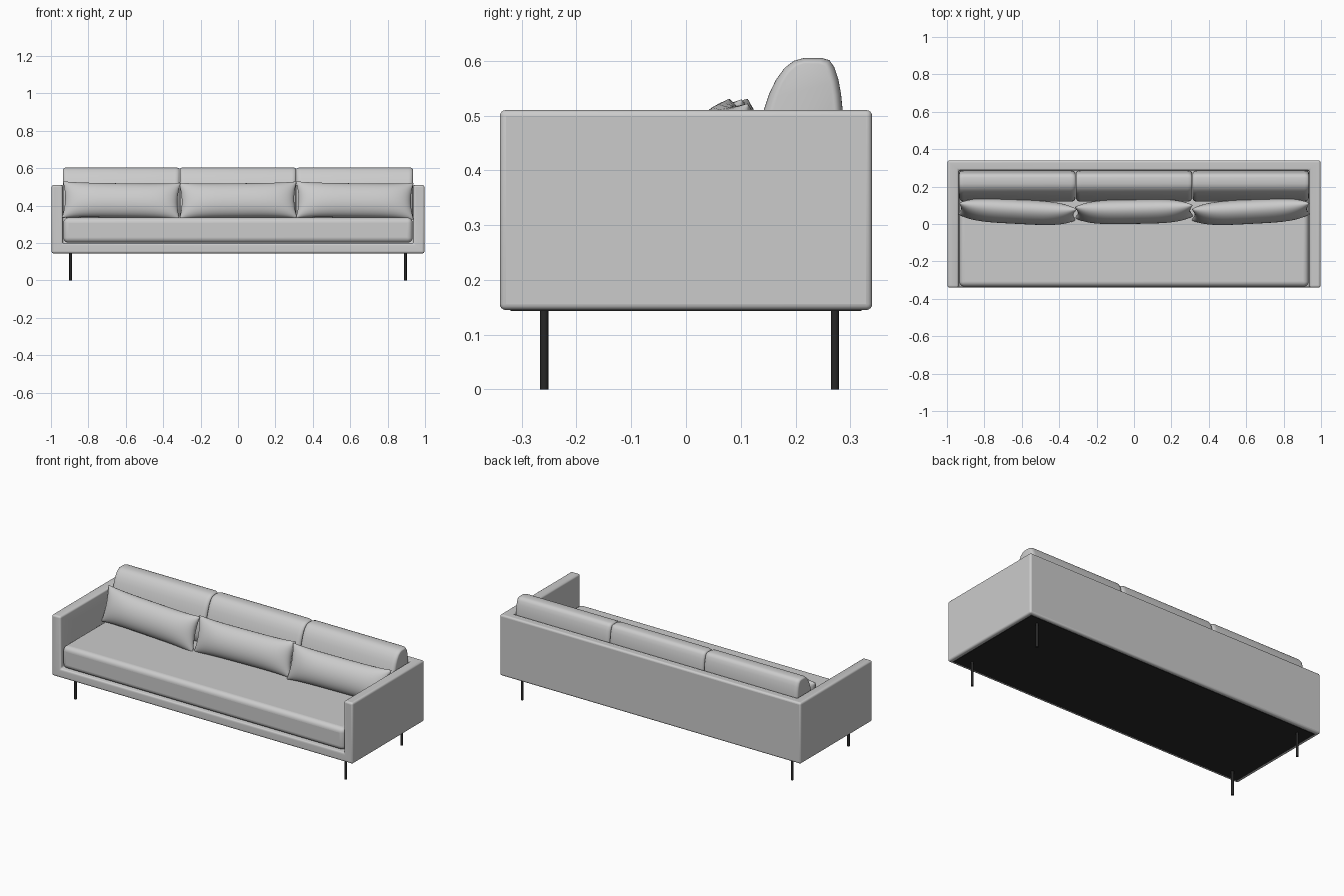
import bpy, bmesh
from math import sin, cos, pi, radians
from mathutils import Vector

if "Cube" in bpy.data.objects:
    bpy.data.objects.remove(bpy.data.objects["Cube"])


def finish(name, bm, color=None, angle=35):
    bmesh.ops.recalc_face_normals(bm, faces=bm.faces)
    me = bpy.data.meshes.new(name)
    bm.to_mesh(me)
    bm.free()
    ob = bpy.data.objects.new(name, me)
    bpy.context.collection.objects.link(ob)
    if color:
        mat = bpy.data.materials.get("dark") or bpy.data.materials.new("dark")
        mat.diffuse_color = color
        mat.use_nodes = True
        mat.node_tree.nodes["Principled BSDF"].inputs["Base Color"].default_value = mat.diffuse_color
        me.materials.append(mat)
    bpy.ops.object.select_all(action='DESELECT')
    bpy.context.view_layer.objects.active = ob
    ob.select_set(True)
    bpy.ops.object.shade_smooth_by_angle(angle=radians(angle))
    return ob


def box(name, lo, hi, color=None):
    bm = bmesh.new()
    lo, hi = Vector(lo), Vector(hi)
    bmesh.ops.create_cube(bm, size=1)
    for v in bm.verts:
        v.co = (lo + hi) / 2 + v.co * (hi - lo)
    return finish(name, bm, color)


def bevel(ob, width, segments):
    m = ob.modifiers.new("bevel", 'BEVEL')
    m.width, m.segments = width, segments
    m.limit_method = 'ANGLE'
    m.harden_normals = False


def apply_all(ob):
    bpy.ops.object.select_all(action='DESELECT')
    bpy.context.view_layer.objects.active = ob
    ob.select_set(True)
    for m in list(ob.modifiers):
        bpy.ops.object.modifier_apply(modifier=m.name)
    bpy.ops.object.shade_smooth_by_angle(angle=radians(35))


DARK = (0.02, 0.02, 0.02, 1)

# upholstered frame: box hollowed from the front and top
frame = box("frame", (-0.997, -0.34, 0.145), (0.997, 0.34, 0.51))
cutter = box("frame_cutter", (-0.938, -0.5, 0.198), (0.938, 0.287, 0.7))
cutter.hide_render = True
cut = frame.modifiers.new("hollow", 'BOOLEAN')
cut.operation, cut.object, cut.solver = 'DIFFERENCE', cutter, 'EXACT'
bevel(frame, 0.011, 4)
apply_all(frame)
bpy.data.objects.remove(cutter)

# dark underside panel
box("underside_panel", (-0.975, -0.32, 0.143), (0.975, 0.32, 0.15), DARK)

# seat cushion
seat = box("seat_cushion", (-0.934, -0.335, 0.202), (0.934, 0.286, 0.336))
bevel(seat, 0.028, 6)
apply_all(seat)

# back cushions: side profile swept along x, shrinking at rounded ends
PROFILE = [(0.135, 0.335), (0.122, 0.35), (0.119, 0.39), (0.122, 0.43), (0.130, 0.47),
           (0.142, 0.51), (0.152, 0.54), (0.164, 0.565), (0.180, 0.587), (0.197, 0.600),
           (0.215, 0.605), (0.248, 0.605), (0.262, 0.601), (0.271, 0.588), (0.278, 0.567),
           (0.283, 0.54), (0.286, 0.51), (0.286, 0.35), (0.275, 0.335)]


def back_cushion(name, x0, x1):
    bm = bmesh.new()
    cy, cz, r, n = 0.22, 0.44, 0.025, 6
    ends = [(r * (1 - cos(a)), 1 - sin(a)) for a in (pi / 2 * (1 - i / n) for i in range(n + 1))]
    stations = [(x0 + d * 1.0, s) for d, s in
                [(r - r * sin(pi / 2 * i / n), 1 - cos(pi / 2 * i / n)) for i in range(n + 1)]]
    stations = [(x0 + r * (1 - cos(pi / 2 * i / n)), 1 - sin(pi / 2 * i / n)) for i in range(n + 1)]
    stations += [(x0 + x1 - x, s) for x, s in reversed(stations)]
    rings = [[bm.verts.new((x, cy + (y - cy) * (1 - 0.22 * s), cz + (z - cz) * (1 - 0.06 * s)))
              for y, z in PROFILE] for x, s in stations]
    k = len(PROFILE)
    for a, b in zip(rings, rings[1:]):
        for i in range(k):
            bm.faces.new((a[i], a[(i + 1) % k], b[(i + 1) % k], b[i]))
    bm.faces.new(rings[0])
    bm.faces.new(rings[-1])
    finish(name, bm, angle=45)


# lumbar pillows: pinched corners, puffy middle, leaning back
def pillow(name, loc, yaw, roll):
    bm = bmesh.new()
    nu, nv, w, h, t = 36, 16, 0.316, 0.103, 0.062
    for side in (-1, 1):
        grid = []
        for i in range(nu + 1):
            u = sin(pi / 2 * (2 * i / nu - 1))
            row = []
            for j in range(nv + 1):
                v = sin(pi / 2 * (2 * j / nv - 1))
                puff = max(0, (1 - u ** 4) * (1 - v * v)) ** 0.5
                row.append(bm.verts.new((w * u * (1 - 0.05 * (1 - v * v)), side * t * puff,
                                         h * v * (1 - 0.09 * (1 - u ** 4)))))
            grid.append(row)
        for i in range(nu):
            for j in range(nv):
                bm.faces.new((grid[i][j], grid[i + 1][j], grid[i + 1][j + 1], grid[i][j + 1]))
    bmesh.ops.remove_doubles(bm, verts=bm.verts, dist=1e-5)
    ob = finish(name, bm, angle=60)
    ob.location = loc
    ob.rotation_euler = (radians(-17), radians(roll), radians(yaw))


for side, x, yaw, roll in (("left", -0.624, -3, 0.8), ("middle", 0, 1, -0.6), ("right", 0.624, 3, 0.8)):
    back_cushion(side + "_back_cushion", x - 0.311, x + 0.311)
    pillow(side + "_lumbar_pillow", (x, 0.066, 0.428), yaw, roll)

# slim round legs
for sx, sn in ((-1, "left"), (1, "right")):
    for y, yn in ((-0.259, "front"), (0.272, "back")):
        bm = bmesh.new()
        bmesh.ops.create_cone(bm, cap_ends=True, segments=20, radius1=0.0075, radius2=0.0075, depth=0.148)
        bmesh.ops.translate(bm, verts=bm.verts, vec=(sx * 0.895, y, 0.074))
        finish(f"{yn}_{sn}_leg", bm, DARK)
